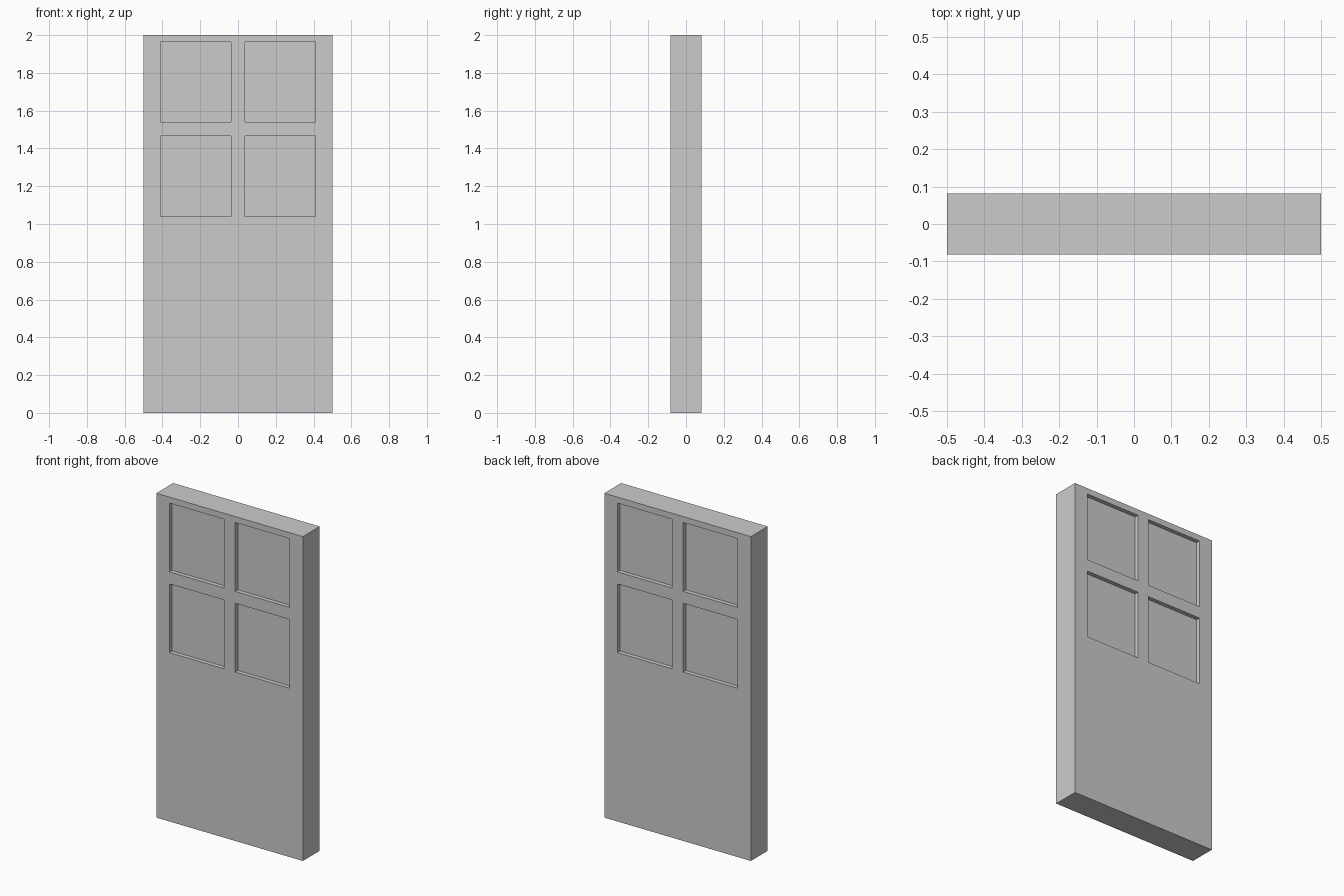
import bpy, bmesh
from mathutils import Vector

if "Cube" in bpy.data.objects:
    bpy.data.objects.remove(bpy.data.objects["Cube"])

HALF_W, HALF_T, HEIGHT, DEPTH = 0.5, 0.082, 2.0, 0.026
X_RANGES = [(-0.41, -0.038), (0.038, 0.41)]
Z_RANGES = [(1.041, 1.465), (1.539, 1.963)]

# door slab
bm = bmesh.new()
bmesh.ops.create_cube(bm, size=1)
bmesh.ops.scale(bm, verts=bm.verts, vec=(2 * HALF_W, 2 * HALF_T, HEIGHT))
bmesh.ops.translate(bm, verts=bm.verts, vec=(0, 0, HEIGHT / 2))


def cut(co, no):
    bmesh.ops.bisect_plane(bm, geom=bm.verts[:] + bm.edges[:] + bm.faces[:],
                           plane_co=co, plane_no=no)


# cut lines along the pane borders
for lo, hi in X_RANGES:
    for x in (lo, hi):
        cut((x, 0, 0), (1, 0, 0))
for lo, hi in Z_RANGES:
    for z in (lo, hi):
        cut((0, 0, z), (0, 0, 1))


def inside(value, ranges):
    return any(lo < value < hi for lo, hi in ranges)


# recessed window panes on both sides
bm.normal_update()
panes = []
for f in bm.faces:
    c = f.calc_center_median()
    if abs(f.normal.y) > 0.9 and inside(c.x, X_RANGES) and inside(c.z, Z_RANGES):
        panes.append(f)
for f in bmesh.ops.extrude_discrete_faces(bm, faces=panes)["faces"]:
    side = 1 if f.calc_center_median().y > 0 else -1
    bmesh.ops.translate(bm, verts=f.verts, vec=Vector((0, -side * DEPTH, 0)))

bmesh.ops.recalc_face_normals(bm, faces=bm.faces)
mesh = bpy.data.meshes.new("door")
bm.to_mesh(mesh)
bm.free()
bpy.context.collection.objects.link(bpy.data.objects.new("door", mesh))
